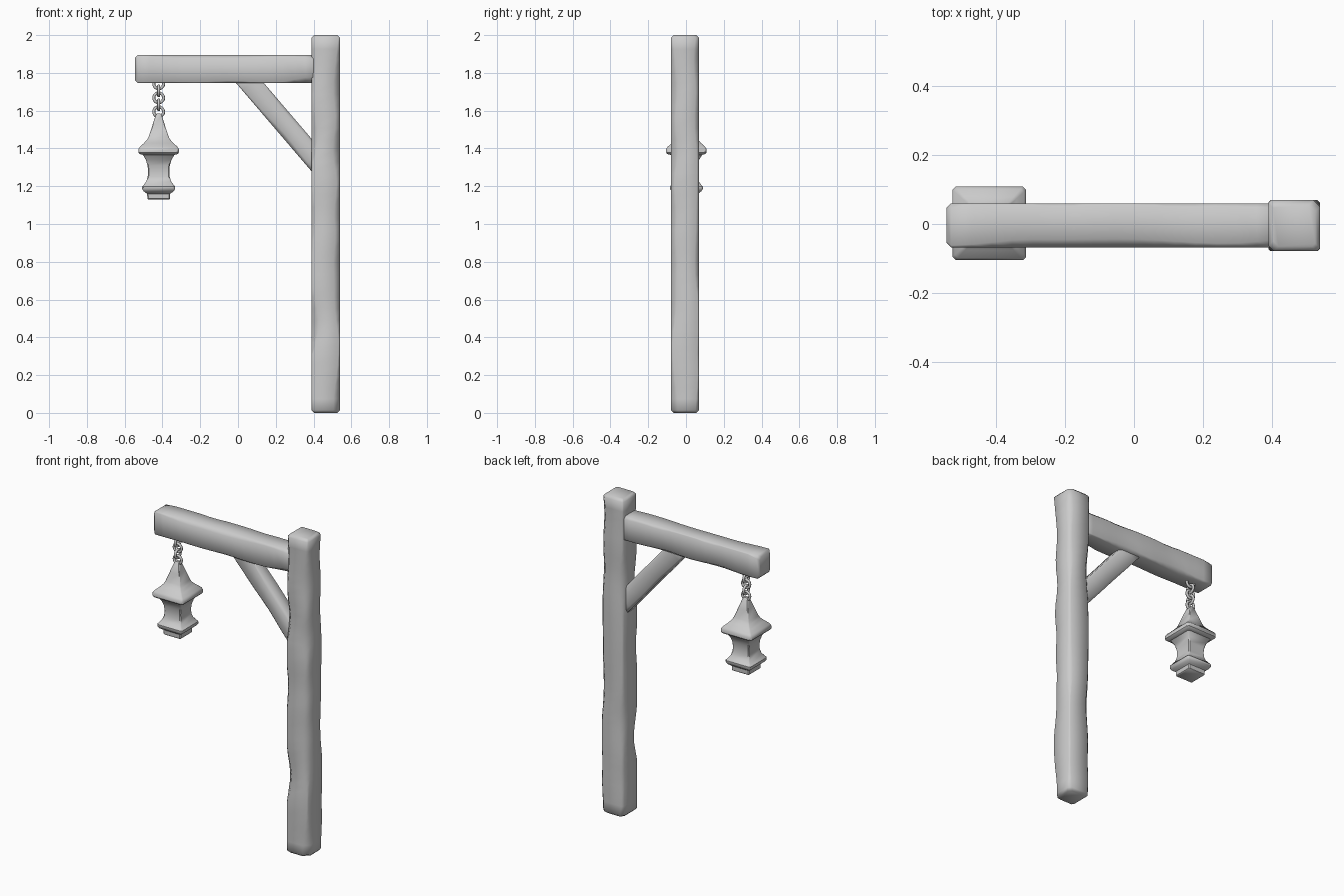
import bpy, bmesh, math
from mathutils import Vector, Matrix, noise

if "Cube" in bpy.data.objects:
    bpy.data.objects.remove(bpy.data.objects["Cube"])

CORNERS = [(1, 1), (-1, 1), (-1, -1), (1, -1)]


def loft(name, sections, matrix, angle=35):
    """Skin chamfered rectangles; section = (z, half x, half y, four chamfers)."""
    bm = bmesh.new()
    rings = []
    for z, hx, hy, ch in sections:
        ring = []
        for i, (sx, sy) in enumerate(CORNERS):
            c = ch[i]
            a = (sx * hx, sy * (hy - c), z)
            b = (sx * (hx - c), sy * hy, z)
            ring += [a, b] if i % 2 == 0 else [b, a]
        rings.append([bm.verts.new(matrix @ Vector(p)) for p in ring])
    for r, s in zip(rings, rings[1:]):
        for i in range(8):
            j = (i + 1) % 8
            bm.faces.new((r[i], r[j], s[j], s[i]))
    bm.faces.new(rings[0][::-1])
    bm.faces.new(rings[-1])
    bmesh.ops.recalc_face_normals(bm, faces=bm.faces)
    me = bpy.data.meshes.new(name)
    bm.to_mesh(me)
    bm.free()
    ob = bpy.data.objects.new(name, me)
    bpy.context.collection.objects.link(ob)
    finish(ob, angle)
    return ob


def finish(ob, angle):
    bpy.ops.object.select_all(action='DESELECT')
    ob.select_set(True)
    bpy.context.view_layer.objects.active = ob
    bpy.ops.object.shade_smooth_by_angle(angle=math.radians(angle))


def timber(name, start, end, hx, hy, seed, wear=0.022, end_cut=0.014):
    """Hand-hewn timber whose corners are worn by varying amounts."""
    start, end = Vector(start), Vector(end)
    axis = end - start
    length = axis.length
    z = axis.normalized()
    y = Vector((0, 1, 0))
    x = y.cross(z)
    m = Matrix((x, y, z)).transposed().to_4x4()
    m.translation = start
    n = max(8, int(length / 0.06))
    secs = []
    for k in range(n + 1):
        t = end_cut + (length - 2 * end_cut) * k / n
        ch = [wear * max(0.3, 0.85 + 1.5 * noise.noise((seed + 7.3 * i, t * 4, 0.5)))
              for i in range(4)]
        secs.append((t, hx, hy, ch))
    # rounded-over ends
    cap = lambda t, s: (t, hx - end_cut, hy - end_cut, s[3])
    secs = [cap(0, secs[0])] + secs + [cap(length, secs[-1])]
    return loft(name, secs, m, 50)


# Wooden frame
timber("post", (0.465, -0.005, 0), (0.465, -0.005, 2), 0.075, 0.074, 3)
timber("beam", (-0.545, -0.004, 1.82), (0.43, -0.004, 1.82), 0.074, 0.064, 21, 0.018)
timber("brace", (0.02, -0.004, 1.797), (0.445, -0.004, 1.30), 0.056, 0.043, 40, 0.012, 0.006)

# Lantern: roof, flared eave, waisted body, foot
profile = [(1.130, 0.056), (1.134, 0.060), (1.160, 0.061), (1.165, 0.068),
           (1.174, 0.080), (1.186, 0.087), (1.198, 0.087), (1.207, 0.079),
           (1.225, 0.066), (1.250, 0.058), (1.280, 0.056), (1.310, 0.059),
           (1.340, 0.068), (1.366, 0.083), (1.370, 0.100), (1.378, 0.107),
           (1.396, 0.107), (1.408, 0.100), (1.428, 0.078), (1.448, 0.060),
           (1.465, 0.052), (1.520, 0.034), (1.575, 0.016), (1.585, 0.010)]
loft("lantern", [(z, r, r, [r * 0.09] * 4) for z, r in profile],
     Matrix.Translation((-0.42, 0.002, 0)), 40)

# Chain of interlocked links, alternating direction
for i in range(5):
    bpy.ops.mesh.primitive_torus_add(
        major_segments=20, minor_segments=8, major_radius=0.026, minor_radius=0.008,
        location=(-0.42, 0.002, 1.742 - i * 0.037),
        rotation=(math.pi / 2, 0, (i % 2) * math.pi / 2))
    link = bpy.context.object
    link.name = f"chain_link_{i + 1}"
    finish(link, 60)
